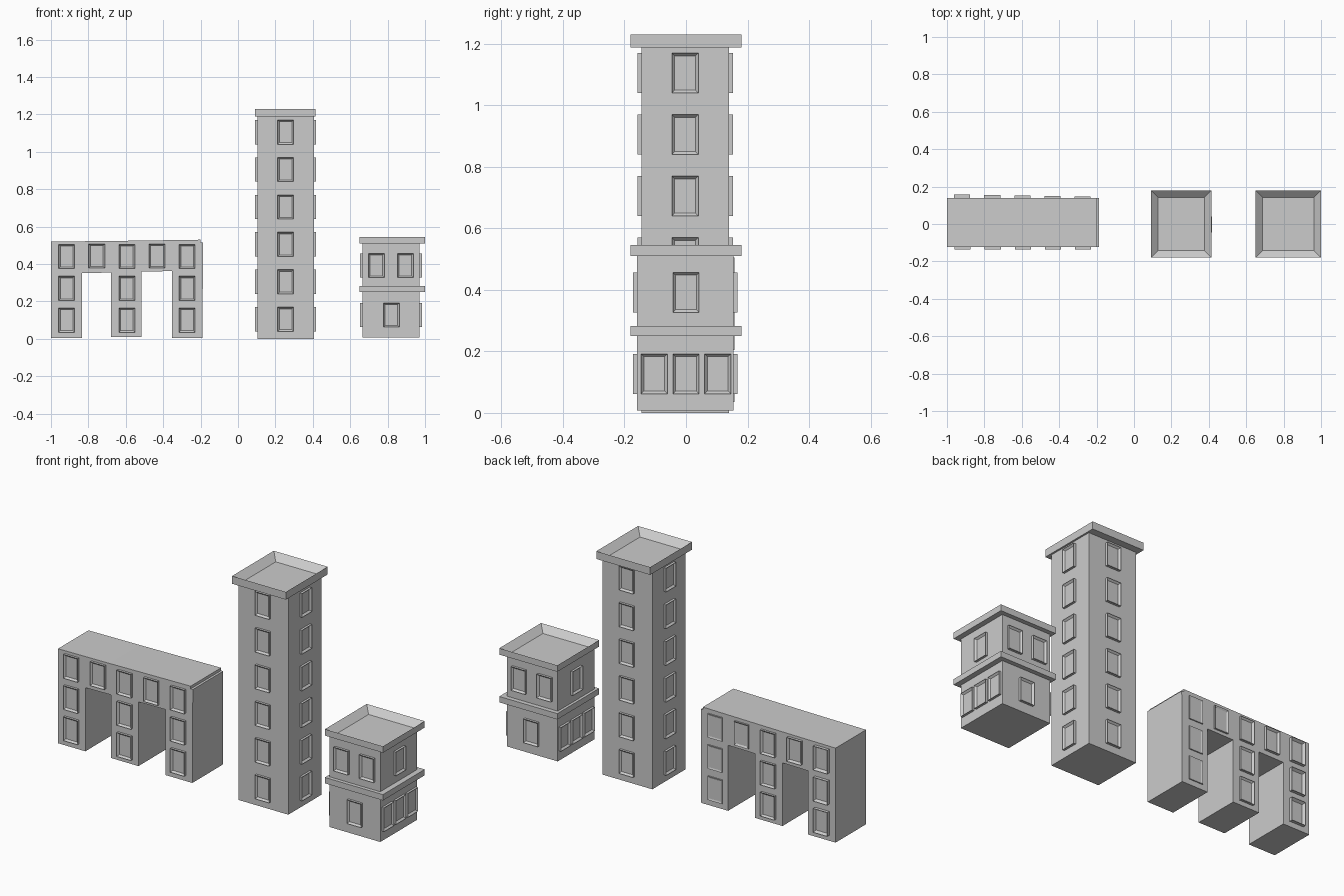
import bpy
import bmesh
from mathutils import Matrix, Vector
from math import pi

cube = bpy.data.objects.get("Cube")
if cube:
    bpy.data.objects.remove(cube, do_unlink=True)

stone = bpy.data.materials.new("pale_grey")
stone.use_nodes = True
GREY = (0.6, 0.6, 0.6, 1)
stone.diffuse_color = GREY
stone.node_tree.nodes["Principled BSDF"].inputs["Base Color"].default_value = GREY


def finish(name, bm):
    bmesh.ops.recalc_face_normals(bm, faces=bm.faces)
    mesh = bpy.data.meshes.new(name)
    bm.to_mesh(mesh)
    bm.free()
    mesh.materials.append(stone)
    obj = bpy.data.objects.new(name, mesh)
    bpy.context.collection.objects.link(obj)
    return obj


def box_mesh(x, y, z):
    """Box from (min, max) pairs on each axis."""
    bm = bmesh.new()
    size = [b - a for a, b in (x, y, z)]
    mid = [(a + b) / 2 for a, b in (x, y, z)]
    bmesh.ops.create_cube(bm, size=1, matrix=Matrix.Translation(mid) @ Matrix.Diagonal((*size, 1)))
    return bm


def box(name, x, y, z):
    return finish(name, box_mesh(x, y, z))


def sink(bm, direction, rim, depth):
    """Inset the face that points along direction and push it inwards."""
    bm.normal_update()
    face = max(bm.faces, key=lambda f: f.normal.dot(direction))
    bmesh.ops.inset_region(bm, faces=[face], thickness=rim)
    bmesh.ops.translate(bm, verts=face.verts, vec=-direction * depth)


def roof(name, x, y, z, rim):
    bm = box_mesh(x, y, z)
    sink(bm, Vector((0, 0, 1)), rim, 0.035)
    finish(name, bm)


def window(name, at, turn, out=0.013):
    """Framed window; turn 0 faces the front, each step is a quarter turn."""
    bm = box_mesh((-0.043, 0.043), (-out, 0.01), (-0.065, 0.065))
    sink(bm, Vector((0, -1, 0)), 0.013, out - 0.003)
    obj = finish(name, bm)
    obj.location = at
    obj.rotation_euler.z = turn * pi / 2


def window_ring(name, x, y, z, front_xs, side_ys):
    """Windows on all four walls at one height."""
    for px in front_xs:
        window(name + "_front", (px, y[0], z), 0)
        window(name + "_back", (px, y[1], z), 2)
    for py in side_ys:
        window(name + "_left", (x[1], py, z), 1)
        window(name + "_right", (x[0], py, z), 3)


# Tower
tx, ty = (0.105, 0.405), (-0.145, 0.14)
box("tower_wall", tx, ty, (0, 1.19))
roof("tower_roof", (0.09, 0.415), (-0.18, 0.18), (1.188, 1.23), 0.055)
for i in range(6):
    window_ring("tower_window", tx, ty, 0.105 + 0.2 * i, [0.255], [-0.003])

# Two-storey house
hx, hy = (0.665, 0.97), (-0.16, 0.155)
box("house_lower_wall", hx, hy, (0.008, 0.26))
box("house_ledge", (0.65, 1.0), (-0.18, 0.18), (0.25, 0.282))
box("house_upper_wall", hx, hy, (0.27, 0.512))
roof("house_roof", (0.65, 1.0), (-0.18, 0.18), (0.51, 0.545), 0.056)
window_ring("house_lower_window", hx, hy, 0.127, [0.82], [-0.103, 0, 0.103])
window_ring("house_upper_window", hx, hy, 0.392, [0.74, 0.895], [0])

# Arcade: one outline with two openings, extruded front to back
outline = [(-1, 0.005), (-0.835, 0.005), (-0.835, 0.352), (-0.68, 0.354),
           (-0.68, 0.01), (-0.515, 0.01), (-0.515, 0.36), (-0.352, 0.362),
           (-0.352, 0.005), (-0.19, 0.005), (-0.187, 0.515), (-0.2, 0.515),
           (-0.2, 0.53), (-0.69, 0.523), (-1, 0.52)]
bm = bmesh.new()
face = bm.faces.new([bm.verts.new((x, -0.122, z)) for x, z in outline])
solid = bmesh.ops.extrude_face_region(bm, geom=[face])["geom"]
bmesh.ops.translate(bm, verts=[v for v in solid if isinstance(v, bmesh.types.BMVert)],
                    vec=(0, 0.262, 0))
finish("arcade_wall", bm)

for i in range(5):
    x = -0.916 + 0.161 * i
    rows = (0.1, 0.27, 0.44) if i % 2 == 0 else (0.443,)
    for z in rows:
        window("arcade_window_front", (x, -0.122, z), 0)
        window("arcade_window_back", (x - 0.003, 0.14, z), 2, 0.018 - 0.003 * i)
